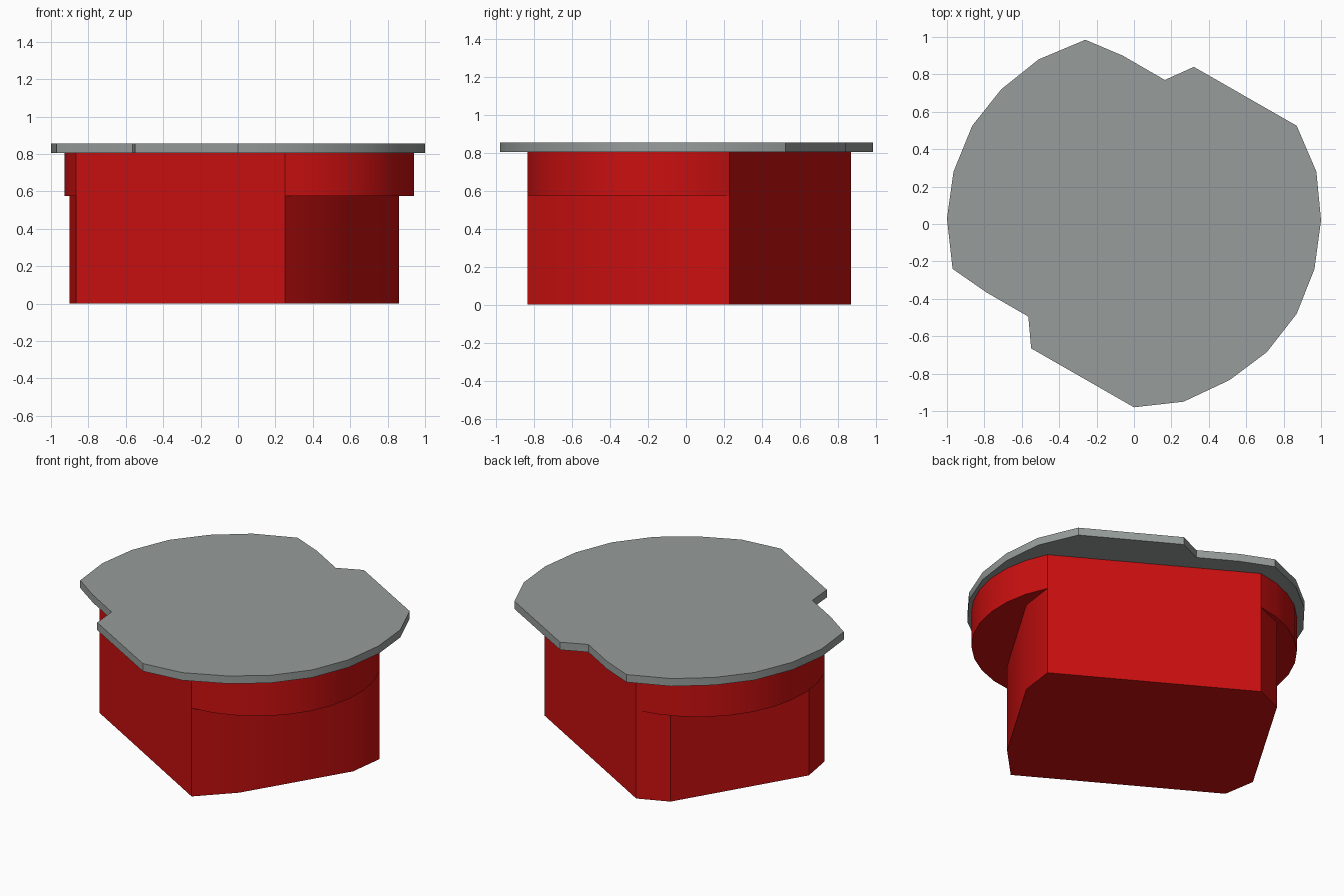
import bpy
import bmesh
import math
from mathutils import Vector

cube = bpy.data.objects.get("Cube")
if cube:
    bpy.data.objects.remove(cube, do_unlink=True)


def make_material(name, colour):
    mat = bpy.data.materials.new(name)
    mat.use_nodes = True
    mat.diffuse_color = colour
    mat.node_tree.nodes["Principled BSDF"].inputs["Base Color"].default_value = colour
    return mat


def extrude_outline(name, outline, bottom, top, mat):
    """Solid prism from a flat outline, with smooth curved walls and sharp rims."""
    bm = bmesh.new()
    face = bm.faces.new([bm.verts.new((p[0], p[1], bottom)) for p in outline])
    result = bmesh.ops.extrude_face_region(bm, geom=[face])
    raised = [v for v in result["geom"] if isinstance(v, bmesh.types.BMVert)]
    bmesh.ops.translate(bm, verts=raised, vec=(0, 0, top - bottom))
    bmesh.ops.recalc_face_normals(bm, faces=bm.faces[:])
    mesh = bpy.data.meshes.new(name)
    bm.to_mesh(mesh)
    bm.free()
    mesh.materials.append(mat)
    obj = bpy.data.objects.new(name, mesh)
    bpy.context.collection.objects.link(obj)
    bpy.ops.object.select_all(action="DESELECT")
    obj.select_set(True)
    bpy.context.view_layer.objects.active = obj
    bpy.ops.object.shade_smooth_by_angle(angle=math.radians(30))
    return obj


def arc_between(start, end, bulge, steps=10):
    """Points on the arc from start to end that bulges to the right of the chord."""
    start, end = Vector(start), Vector(end)
    chord = end - start
    half = chord.length / 2
    radius = (bulge ** 2 + half ** 2) / (2 * bulge)
    along = chord.normalized()
    out = Vector((along.y, -along.x))
    centre = (start + end) / 2 - out * (radius - bulge)
    sweep = math.asin(half / radius)
    points = []
    for i in range(steps + 1):
        a = sweep * (2 * i / steps - 1)
        points.append(centre + radius * (out * math.cos(a) + along * math.sin(a)))
    return points


red = make_material("red", (0.60, 0.005, 0.005, 1))
grey = make_material("grey", (0.31, 0.34, 0.33, 1))

# Main body: two long flat sides joined by faceted ends
right_front, right_back = (0.25, -0.835), (0.86, 0.23)
left_back, left_front = (-0.25, 0.87), (-0.865, -0.19)
body = [right_front, (0.45, -0.63), (0.83, 0.0), right_back,
        left_back, (-0.44, 0.79), (-0.90, 0.02), left_front]
extrude_outline("body", body, 0, 0.805, red)

# Rounded ledges under the lid, one at each end
extrude_outline("ledge_positive_x", arc_between(right_front, right_back, 0.335), 0.575, 0.805, red)
extrude_outline("ledge_negative_x", arc_between(left_back, left_front, 0.31), 0.575, 0.805, red)

# Lid plate: faceted disc with two notches
lid = [(0, -0.98), (0.265, -0.95), (0.51, -0.835), (0.71, -0.685),
       (0.87, -0.48), (0.965, -0.24), (1, 0.02), (0.975, 0.28),
       (0.87, 0.525), (0.32, 0.84), (0.165, 0.77), (-0.06, 0.90),
       (-0.26, 0.985), (-0.51, 0.88), (-0.71, 0.72), (-0.865, 0.525),
       (-0.965, 0.28), (-1, 0.03), (-0.97, -0.24), (-0.79, -0.365),
       (-0.565, -0.495), (-0.55, -0.665)]
extrude_outline("lid", lid, 0.805, 0.855, grey)
